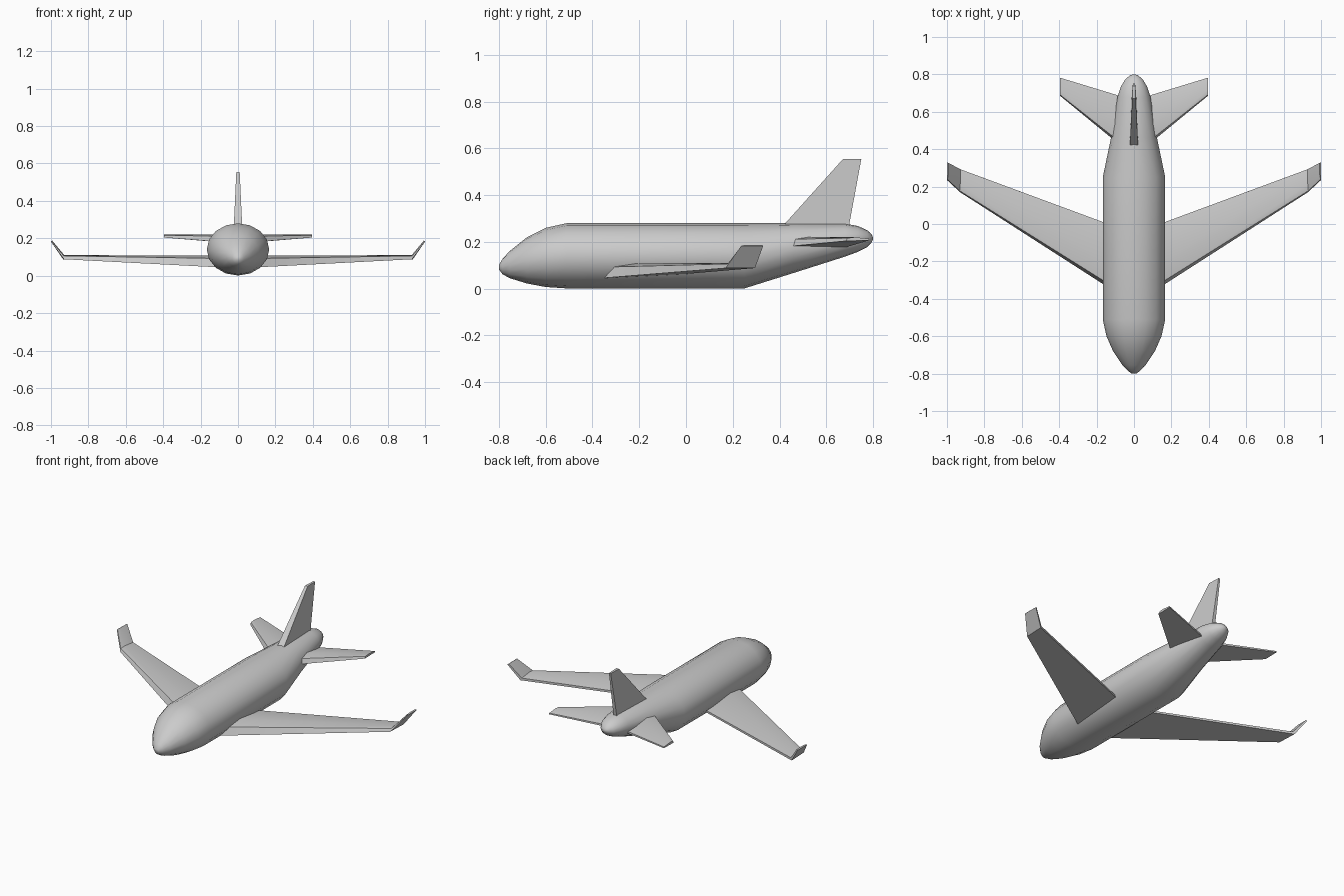
import bpy, bmesh, math
from math import cos, sin, pi

if "Cube" in bpy.data.objects:
    bpy.data.objects.remove(bpy.data.objects["Cube"])


def loft(name, sections, smooth=30):
    """Skin a row of equal-length point loops and cap both ends."""
    bm = bmesh.new()
    rings = [[bm.verts.new(p) for p in s] for s in sections]
    n = len(rings[0])
    for a, b in zip(rings, rings[1:]):
        for i in range(n):
            j = (i + 1) % n
            bm.faces.new((a[i], a[j], b[j], b[i]))
    bm.faces.new(rings[0])
    bm.faces.new(rings[-1])
    bmesh.ops.recalc_face_normals(bm, faces=bm.faces)
    mesh = bpy.data.meshes.new(name)
    bm.to_mesh(mesh)
    bm.free()
    ob = bpy.data.objects.new(name, mesh)
    bpy.context.collection.objects.link(ob)
    bpy.ops.object.select_all(action='DESELECT')
    bpy.context.view_layer.objects.active = ob
    ob.select_set(True)
    bpy.ops.object.shade_smooth_by_angle(angle=math.radians(smooth))
    return ob


# Fuselage stations: y, half width, bottom z, top z
stations = [
    (-0.80, 0.012, 0.082, 0.102), (-0.785, 0.032, 0.062, 0.127),
    (-0.755, 0.062, 0.045, 0.160), (-0.68, 0.112, 0.022, 0.220),
    (-0.60, 0.147, 0.007, 0.260), (-0.51, 0.167, 0.001, 0.280),
    (0.25, 0.167, 0.001, 0.280), (0.46, 0.123, 0.067, 0.280),
    (0.68, 0.088, 0.137, 0.278), (0.735, 0.070, 0.157, 0.268),
    (0.775, 0.046, 0.178, 0.250), (0.795, 0.021, 0.199, 0.231),
    (0.80, 0.005, 0.211, 0.219),
]
SIDES = 16
fuselage = loft("fuselage", [
    [(w * cos(2 * pi * i / SIDES), y,
      (lo + hi) / 2 + (hi - lo) / 2 * sin(2 * pi * i / SIDES)) for i in range(SIDES)]
    for y, w, lo, hi in stations], 40)


def mirrored(ob):
    m = ob.modifiers.new("Mirror", 'MIRROR')
    m.use_axis[0] = True
    return ob


def airfoil(x, lead, trail, low, high, z_trail, thin):
    """Blunt leading edge, ridge at one third chord, thin trailing edge."""
    c = trail - lead
    h = high - low
    return [(x, lead, low), (x, lead + 0.06 * c, low + 0.75 * h),
            (x, lead + 0.35 * c, high), (x, trail, z_trail + thin),
            (x, trail, z_trail)]


# Main wings, bent up into winglets at the ends
tip = [(0.93, 0.17, 0.088), (0.932, 0.178, 0.106), (0.929, 0.213, 0.110),
       (0.927, 0.292, 0.102), (0.935, 0.295, 0.088)]
winglet = [(1.0, 0.235, 0.182), (0.998, 0.239, 0.185), (0.993, 0.262, 0.187),
           (0.993, 0.327, 0.187), (1.0, 0.33, 0.182)]
mirrored(loft("wings", [airfoil(0.105, -0.36, -0.012, 0.045, 0.108, 0.062, 0.012),
                        tip, winglet], 25))

# Horizontal stabilisers
mirrored(loft("tail_planes", [
    airfoil(0.06, 0.41, 0.68, 0.178, 0.222, 0.176, 0.012),
    airfoil(0.395, 0.685, 0.782, 0.204, 0.220, 0.206, 0.008)], 25))


# Vertical fin: height, leading y, trailing y, front and rear half thickness
def fin_section(z, lead, trail, front, rear):
    return [(-front, lead, z), (front, lead, z), (rear, trail, z), (-rear, trail, z)]


loft("tail_fin", [fin_section(0.23, 0.38, 0.69, 0.024, 0.012),
                  fin_section(0.555, 0.672, 0.75, 0.009, 0.006)])
